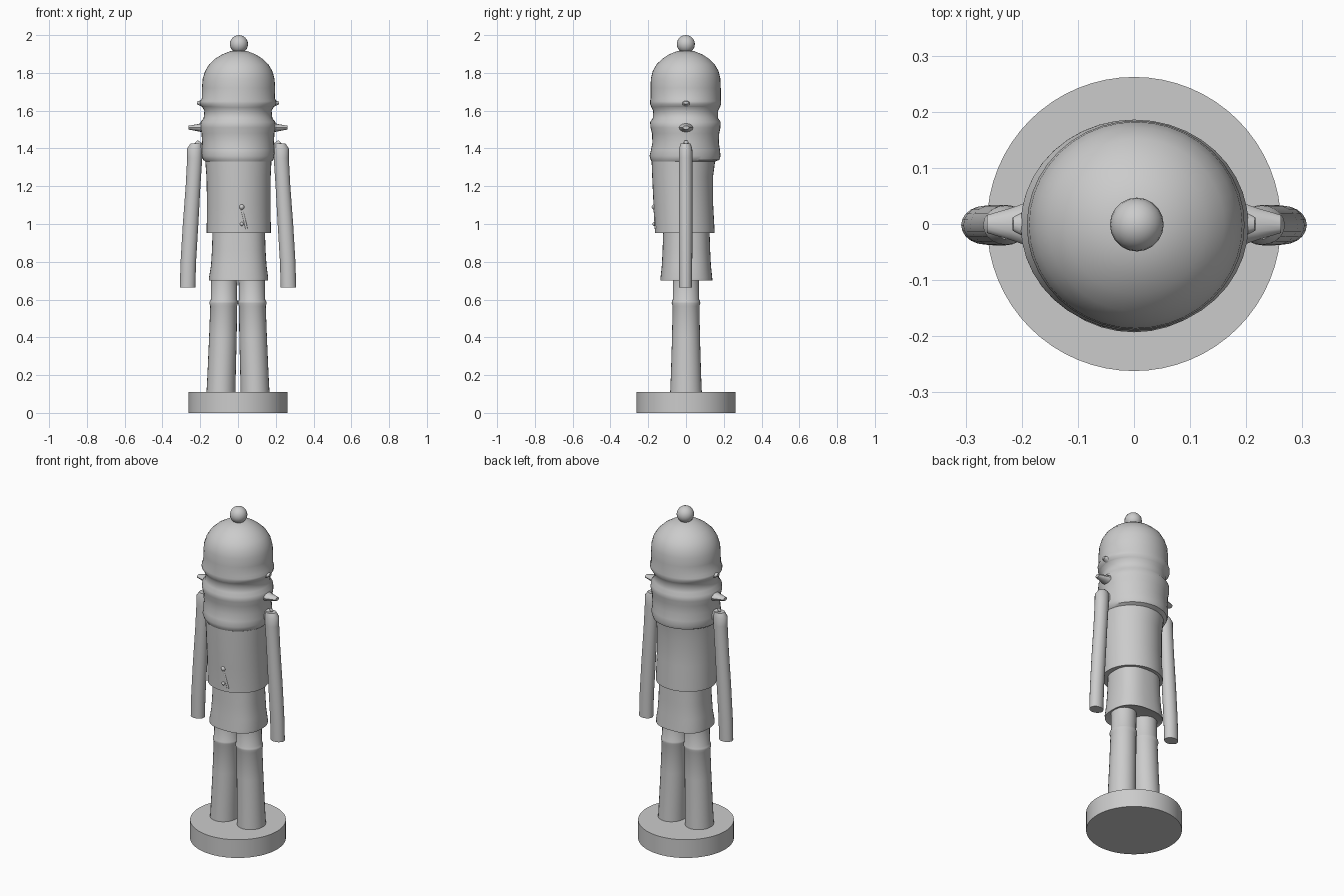
import bpy, bmesh, math
from mathutils import Vector


def finish(bm, name, angle=40):
    bmesh.ops.recalc_face_normals(bm, faces=bm.faces)
    me = bpy.data.meshes.new(name)
    bm.to_mesh(me)
    bm.free()
    me.shade_smooth()
    me.set_sharp_from_angle(angle=math.radians(angle))
    ob = bpy.data.objects.new(name, me)
    bpy.context.collection.objects.link(ob)
    return ob


def loft(name, rings, n=40, power=2.0, bottom=False, top=False):
    """rings: (z, centre x, centre y, radius x, radius y)"""
    bm = bmesh.new()
    loops = []
    for z, cx, cy, rx, ry in rings:
        loop = []
        for i in range(n):
            c, s = math.cos(math.tau * i / n), math.sin(math.tau * i / n)
            x = math.copysign(abs(c) ** (2 / power), c)
            y = math.copysign(abs(s) ** (2 / power), s)
            loop.append(bm.verts.new((cx + rx * x, cy + ry * y, z)))
        loops.append(loop)
    for a, b in zip(loops, loops[1:]):
        for i in range(n):
            j = (i + 1) % n
            bm.faces.new((a[i], a[j], b[j], b[i]))
    if bottom:
        bm.faces.new(loops[0])
    if top:
        bm.faces.new(loops[-1])
    return finish(bm, name)


def tip(name, a, b, ra, rb, squash=1.0, n=12):
    """Tapered round piece from a to b, widened in y by squash"""
    a, b = Vector(a), Vector(b)
    d = (b - a).normalized()
    v = Vector((0, 1, 0))
    w = d.cross(v).normalized()
    bm = bmesh.new()
    loops = []
    for p, r in ((a, ra), (a.lerp(b, 0.55), ra * 0.4 + rb * 0.6), (b, rb)):
        loops.append([bm.verts.new(p + v * r * squash * math.cos(math.tau * i / n)
                                   + w * r * math.sin(math.tau * i / n)) for i in range(n)])
    for p, q in zip(loops, loops[1:]):
        for i in range(n):
            j = (i + 1) % n
            bm.faces.new((p[i], p[j], q[j], q[i]))
    bm.faces.new(loops[0])
    bm.faces.new(loops[-1])
    return finish(bm, name)


# Round stand
loft("stand", [(0, 0, 0, .262, .262), (.11, 0, 0, .262, .262)],
     n=64, bottom=True, top=True)

# Legs with boot cuffs; arms; moustache and strap points on both sides
for s, side in ((-1, "left"), (1, "right")):
    loft(side + "_leg", [
        (.105, s * .09, 0, .077, .084), (.2, s * .087, 0, .075, .08),
        (.4, s * .08, 0, .073, .074), (.565, s * .076, 0, .071, .071),
        (.58, s * .076, 0, .076, .076), (.59, s * .075, 0, .075, .075),
        (.6, s * .075, 0, .069, .07), (.71, s * .073, 0, .07, .07)], n=28)
    loft(side + "_arm", [
        (.665, s * .267, -.002, .041, .034), (.8, s * .263, -.002, .041, .035),
        (1.0, s * .251, -.002, .041, .036), (1.2, s * .238, -.002, .039, .036),
        (1.35, s * .229, -.002, .04, .036), (1.4, s * .228, -.002, .041, .035),
        (1.425, s * .222, -.002, .03, .026)], n=20, bottom=True, top=True)
    tip(side + "_shoulder_peg", (s * .16, 0, 1.37), (s * .222, 0, 1.435), .035, .012)
    tip(side + "_moustache_point", (s * .165, 0, 1.51), (s * .262, 0, 1.51), .03, .01, 1.6)
    tip(side + "_hat_strap_point", (s * .16, 0, 1.635), (s * .216, 0, 1.642), .03, .008, 1.5)

# Flared coat skirt
loft("coat_skirt", [
    (.71, .003, .002, .13, .115), (.7, .003, .002, .156, .138),
    (.715, .003, .002, .157, .137), (.78, .004, .002, .147, .13),
    (.86, .004, .002, .142, .126), (.955, .004, .002, .139, .123)],
    power=2.5, bottom=True)

# Coat body
loft("coat_body", [
    (.955, .004, -.005, .135, .12), (.952, .004, -.007, .17, .158),
    (.97, .004, -.007, .17, .158), (1.1, .004, -.014, .168, .158),
    (1.25, .003, -.018, .17, .161), (1.33, .002, -.014, .175, .168)])

# Collar, beard and face
loft("collar_and_head", [
    (1.33, .002, -.014, .174, .168), (1.34, .001, -.005, .186, .182),
    (1.36, 0, -.005, .192, .188), (1.39, 0, -.003, .192, .183),
    (1.43, 0, -.002, .19, .176), (1.48, 0, -.002, .193, .178),
    (1.51, 0, -.003, .2, .185), (1.54, 0, -.003, .198, .187),
    (1.56, 0, -.003, .182, .173), (1.6, 0, -.002, .178, .172),
    (1.62, 0, -.002, .19, .182)])

# Domed hat with rolled brim
loft("domed_hat", [
    (1.62, 0, -.002, .19, .182), (1.635, 0, -.002, .202, .188),
    (1.65, .001, -.002, .203, .188), (1.665, .002, -.002, .193, .186),
    (1.72, .003, -.002, .194, .186), (1.77, .003, -.002, .19, .184),
    (1.81, .004, -.002, .178, .174), (1.845, .004, -.002, .157, .154),
    (1.875, .004, -.002, .125, .123), (1.897, .005, -.002, .09, .09),
    (1.915, .005, -.002, .045, .045)], top=True)

# Ball on the hat
bm = bmesh.new()
bmesh.ops.create_uvsphere(bm, u_segments=20, v_segments=12, radius=.048)
bmesh.ops.translate(bm, verts=bm.verts, vec=(.005, -.001, 1.952))
finish(bm, "hat_ball", 60)

# Small coat buttons and clasp
for z, r in ((1.09, .014), (1.0, .01)):
    bm = bmesh.new()
    bmesh.ops.create_uvsphere(bm, u_segments=12, v_segments=8, radius=r)
    bmesh.ops.translate(bm, verts=bm.verts, vec=(.02, -.168, z))
    finish(bm, "coat_button", 60)
tip("coat_clasp", (.015, -.165, 1.1), (.045, -.16, .975), .008, .006)
